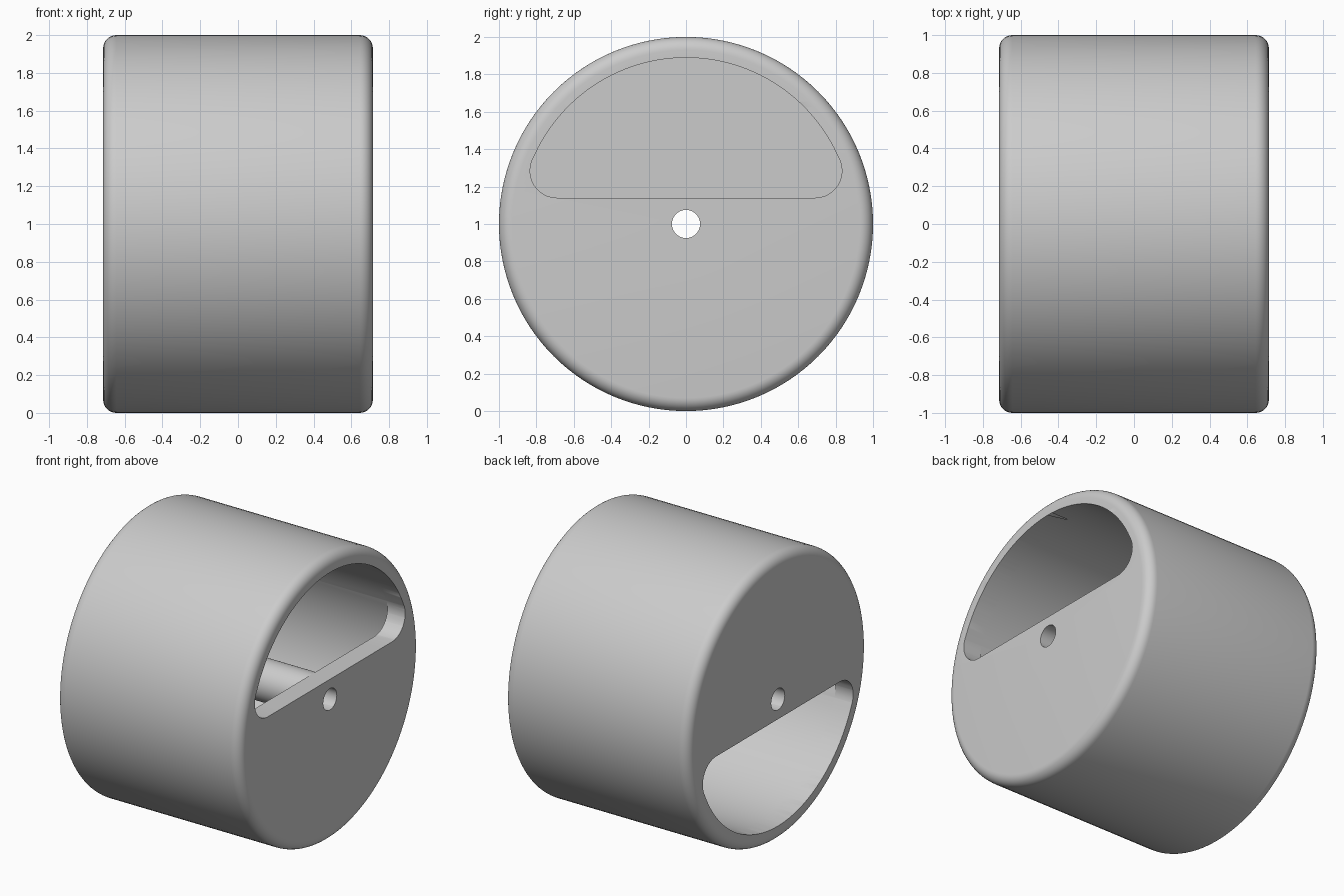
import bpy, bmesh
from math import sin, cos, pi, atan2, hypot

if "Cube" in bpy.data.objects:
    bpy.data.objects.remove(bpy.data.objects["Cube"])

HALF, EDGE = 0.714, 0.07           # half length, rounding of the outer rim
OUTER, INNER = 1.0, 0.89           # drum wall radii
HUB, BORE = 0.14, 0.075            # axle tube radii
CAP = 0.138                        # end wall thickness
CORNER, CORNER_Y = 0.144, 0.69     # rounded corners of the end openings

grey = bpy.data.materials.new("plain grey")
grey.use_nodes = True
grey.diffuse_color = (0.6, 0.6, 0.6, 1)
grey.node_tree.nodes["Principled BSDF"].inputs["Base Color"].default_value = (0.6, 0.6, 0.6, 1)


def finish(bm, name):
    bmesh.ops.recalc_face_normals(bm, faces=bm.faces)
    mesh = bpy.data.meshes.new(name)
    bm.to_mesh(mesh)
    bm.free()
    mesh.materials.append(grey)
    obj = bpy.data.objects.new(name, mesh)
    bpy.context.collection.objects.link(obj)
    return obj


def lathe(name, profile, steps=128):
    """Turn a closed (x, radius) profile around the x axis at height 1."""
    bm = bmesh.new()
    rings = []
    for i in range(steps):
        a = 2 * pi * i / steps
        rings.append([bm.verts.new((x, r * cos(a), 1 + r * sin(a))) for x, r in profile])
    n = len(profile)
    for i in range(steps):
        p, q = rings[i], rings[(i + 1) % steps]
        for j in range(n):
            k = (j + 1) % n
            bm.faces.new((p[j], p[k], q[k], q[j]))
    return finish(bm, name)


def arc(cy, cz, r, a0, a1, steps):
    return [(cy + r * cos(a0 + (a1 - a0) * i / steps),
             cz + r * sin(a0 + (a1 - a0) * i / steps)) for i in range(steps + 1)]


def opening(name, side):
    """Segment-shaped cutter: top of the +x end, bottom of the -x end."""
    r = INNER - 0.001
    cz = HUB + CORNER
    a = atan2(cz, CORNER_Y)
    outline = arc(CORNER_Y, cz, CORNER, -pi / 2, a, 10)
    outline += arc(0, 0, r, a, pi - a, 56)[1:-1]
    outline += arc(-CORNER_Y, cz, CORNER, pi - a, 1.5 * pi, 10)
    bm = bmesh.new()
    x0, x1 = side * (HALF - CAP - 0.03), side * (HALF + 0.1)
    near = [bm.verts.new((x0, y, 1 + side * z)) for y, z in outline]
    far = [bm.verts.new((x1, y, 1 + side * z)) for y, z in outline]
    bm.faces.new(near)
    bm.faces.new(far)
    n = len(outline)
    for i in range(n):
        j = (i + 1) % n
        bm.faces.new((near[i], near[j], far[j], far[i]))
    return finish(bm, name)


# Solid drum with rounded rims and a bored axle hole
rim = arc(HALF - EDGE, OUTER - EDGE, EDGE, 0, pi / 2, 8)
profile = [(HALF, BORE)] + rim + [(-x, r) for x, r in reversed(rim)] + [(-HALF, BORE)]
drum = lathe("drum", profile)

# Hollow cavity around the axle tube, then one opening in each end
inside = HALF - CAP
cutters = [lathe("cavity_cutter", [(inside, HUB), (inside, INNER), (-inside, INNER), (-inside, HUB)]),
           opening("top_opening_cutter", 1),
           opening("bottom_opening_cutter", -1)]
for cutter in cutters:
    mod = drum.modifiers.new(cutter.name, 'BOOLEAN')
    mod.operation = 'DIFFERENCE'
    mod.solver = 'EXACT'
    mod.object = cutter
    cutter.hide_render = True

bpy.context.view_layer.objects.active = drum
for o in bpy.context.selected_objects:
    o.select_set(False)
drum.select_set(True)
for mod in list(drum.modifiers):
    bpy.ops.object.modifier_apply(modifier=mod.name)
for cutter in cutters:
    bpy.data.objects.remove(cutter)

# Slightly soften the curved lip of each opening and the axle hole
bm = bmesh.new()
bm.from_mesh(drum.data)


def on_lip(v):
    r = hypot(v.co.y, v.co.z - 1)
    return abs(abs(v.co.x) - HALF) < 0.001 and (abs(r - INNER) < 0.004 or abs(r - BORE) < 0.002)


lips = [e for e in bm.edges if all(on_lip(v) for v in e.verts) and e.calc_length() < 0.1]
bmesh.ops.bevel(bm, geom=lips, offset=0.018, segments=3, profile=0.5, affect='EDGES', clamp_overlap=True)
bm.to_mesh(drum.data)
bm.free()

bpy.ops.object.shade_smooth_by_angle(angle=0.6)
